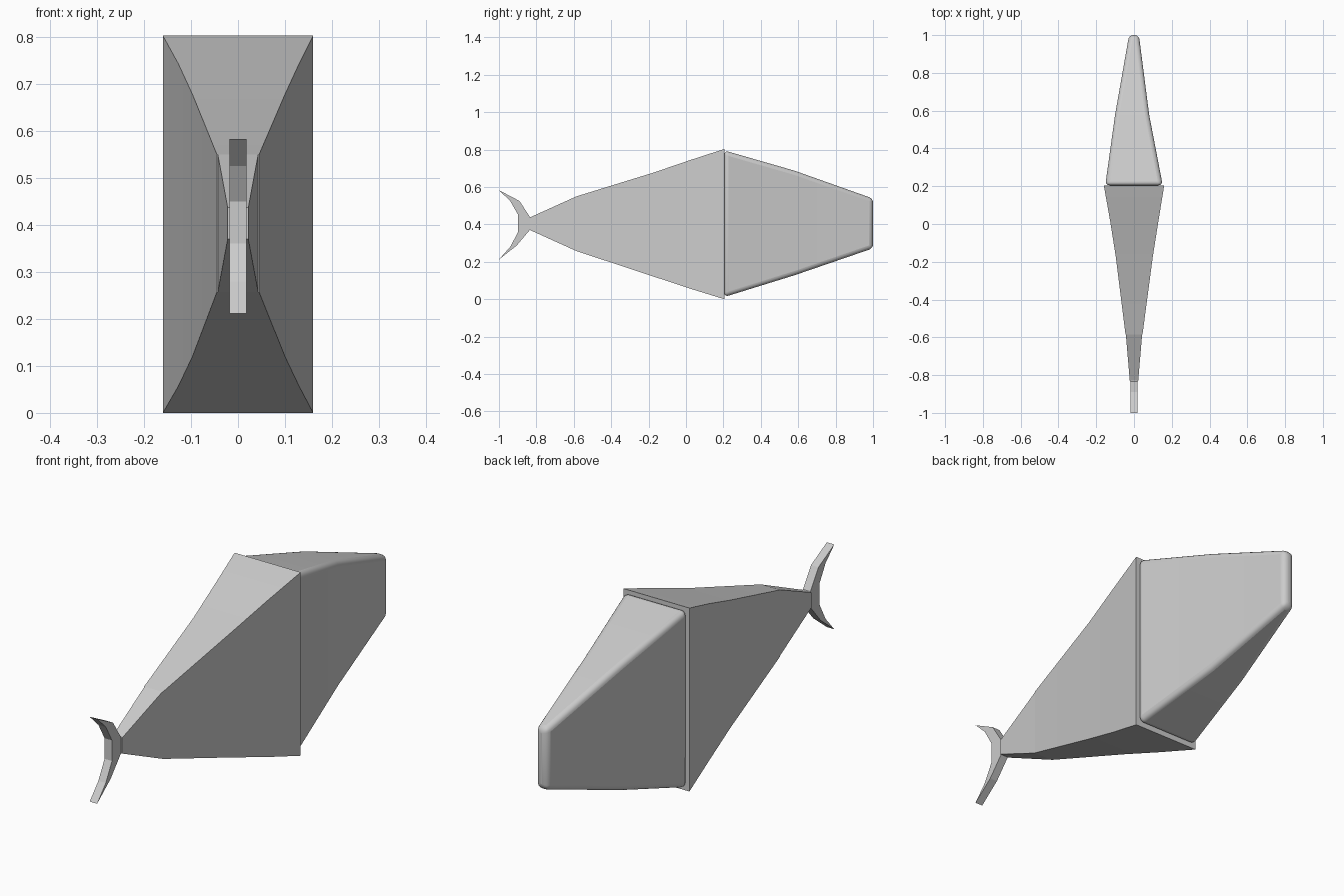
import bpy, bmesh

if "Cube" in bpy.data.objects:
    bpy.data.objects.remove(bpy.data.objects["Cube"])


def make_object(name, bm, bevel=0.0, smooth=None):
    bmesh.ops.recalc_face_normals(bm, faces=bm.faces)
    mesh = bpy.data.meshes.new(name)
    bm.to_mesh(mesh)
    bm.free()
    ob = bpy.data.objects.new(name, mesh)
    bpy.context.collection.objects.link(ob)
    bpy.ops.object.select_all(action='DESELECT')
    ob.select_set(True)
    bpy.context.view_layer.objects.active = ob
    if bevel:
        mod = ob.modifiers.new("rounded_edges", 'BEVEL')
        mod.width = bevel
        mod.segments = 4
        mod.limit_method = 'ANGLE'
        mod.angle_limit = 0.6
    if smooth:
        bpy.ops.object.shade_smooth_by_angle(angle=smooth)
    return ob


def loft(name, sections, **kw):
    """Rectangular sections (y, x left, x right, z bottom, z top) joined into a closed skin."""
    bm = bmesh.new()
    rings = [[bm.verts.new((x, y, z)) for x, z in ((a, b), (c, b), (c, t), (a, t))]
             for y, a, c, b, t in sections]
    for r, s in zip(rings, rings[1:]):
        for i in range(4):
            j = (i + 1) % 4
            bm.faces.new((r[i], r[j], s[j], s[i]))
    bm.faces.new(rings[0])
    bm.faces.new(rings[-1])
    return make_object(name, bm, **kw)


# Head: tapered wedge with softly rounded edges
loft("head", [(0.205, -0.152, 0.152, 0.012, 0.795),
              (0.58, -0.10, 0.08, 0.128, 0.687),
              (1.0, -0.026, 0.026, 0.272, 0.538)], bevel=0.022, smooth=0.6)

# Body: tapers from the collar to the tail root
loft("body", [(0.205, -0.16, 0.16, 0.0, 0.803),
              (0.02, -0.127, 0.13, 0.057, 0.743),
              (-0.17, -0.097, 0.10, 0.12, 0.678),
              (-0.585, -0.045, 0.045, 0.257, 0.55)], smooth=0.6)

# Tail root: flat faced wedge
loft("tail_root", [(-0.585, -0.043, 0.043, 0.257, 0.55),
                   (-0.835, -0.022, 0.022, 0.37, 0.437)])

# Tail fin: forked profile given a thickness
profile = [(-0.82, 0.37), (-0.82, 0.44), (-0.835, 0.44), (-0.89, 0.525), (-1.0, 0.583),
           (-0.94, 0.525), (-0.897, 0.45), (-0.897, 0.36), (-0.94, 0.28),
           (-1.0, 0.212), (-0.905, 0.287), (-0.835, 0.37)]
bm = bmesh.new()
face = bm.faces.new([bm.verts.new((-0.018, y, z)) for y, z in profile])
ext = bmesh.ops.extrude_face_region(bm, geom=[face], use_keep_orig=True)
bmesh.ops.translate(bm, vec=(0.036, 0, 0),
                    verts=[g for g in ext['geom'] if isinstance(g, bmesh.types.BMVert)])
make_object("tail_fin", bm)
